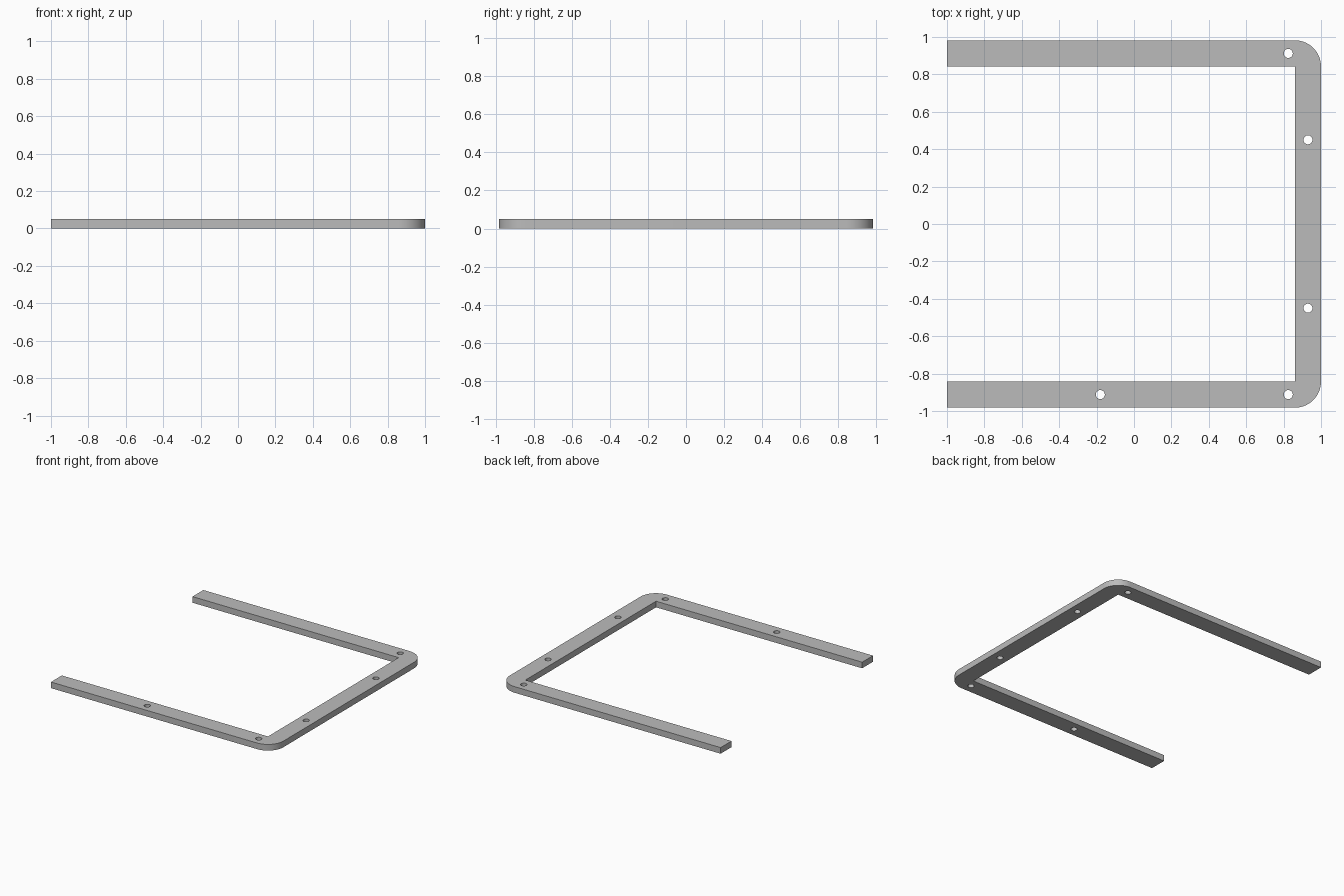
import bpy
import bmesh
from math import cos, sin, pi

if "Cube" in bpy.data.objects:
    bpy.data.objects.remove(bpy.data.objects["Cube"], do_unlink=True)

HALF_X, HALF_Y = 1.0, 0.982
BAND, HEIGHT = 0.14, 0.05
HOLE_RADIUS = 0.024

grey = bpy.data.materials.new("plain grey")
grey.use_nodes = True
colour = (0.5, 0.5, 0.5, 1)
grey.diffuse_color = colour
grey.node_tree.nodes["Principled BSDF"].inputs["Base Color"].default_value = colour


def arc(cx, cy, radius, start, end, steps):
    angles = [start + (end - start) * i / steps for i in range(steps + 1)]
    return [(cx + radius * cos(a), cy + radius * sin(a)) for a in angles]


def add_loop(curve, points):
    spline = curve.splines.new("POLY")
    spline.points.add(len(points) - 1)
    for point, (x, y) in zip(spline.points, points):
        point.co = (x, y, 0, 1)
    spline.use_cyclic_u = True


# U-shaped flat outline with rounded outer corners and square inner corners
inner_x, inner_y = HALF_X - BAND, HALF_Y - BAND
outline = [(-HALF_X, -HALF_Y)]
outline += arc(inner_x, -inner_y, BAND, -pi / 2, 0, 16)
outline += arc(inner_x, inner_y, BAND, 0, pi / 2, 16)
outline += [(-HALF_X, HALF_Y), (-HALF_X, inner_y), (inner_x, inner_y),
            (inner_x, -inner_y), (-HALF_X, -inner_y)]

profile = bpy.data.curves.new("frame_profile", "CURVE")
profile.dimensions = "2D"
profile.fill_mode = "BOTH"
profile.extrude = HEIGHT / 2
add_loop(profile, outline)

# Screw holes along the middle of the band
mid_x, mid_y = HALF_X - BAND / 2, HALF_Y - BAND / 2
holes = [(0.825, mid_y), (mid_x, 0.45), (mid_x, -0.45),
         (0.825, -mid_y), (-0.18, -mid_y)]
for x, y in holes:
    add_loop(profile, arc(x, y, HOLE_RADIUS, 0, 2 * pi, 32)[:-1])

# Turn the extruded outline into a clean solid mesh
frame = bpy.data.objects.new("u_frame", profile)
bpy.context.collection.objects.link(frame)
bpy.ops.object.select_all(action="DESELECT")
frame.select_set(True)
bpy.context.view_layer.objects.active = frame
bpy.ops.object.convert(target="MESH")
frame = bpy.context.object
frame.name = "u_frame"

bm = bmesh.new()
bm.from_mesh(frame.data)
bmesh.ops.remove_doubles(bm, verts=bm.verts, dist=0.0001)
bmesh.ops.translate(bm, verts=bm.verts, vec=(0, 0, HEIGHT / 2))
bmesh.ops.recalc_face_normals(bm, faces=bm.faces)
bm.to_mesh(frame.data)
bm.free()

frame.data.materials.clear()
frame.data.materials.append(grey)
bpy.ops.object.shade_smooth_by_angle()
